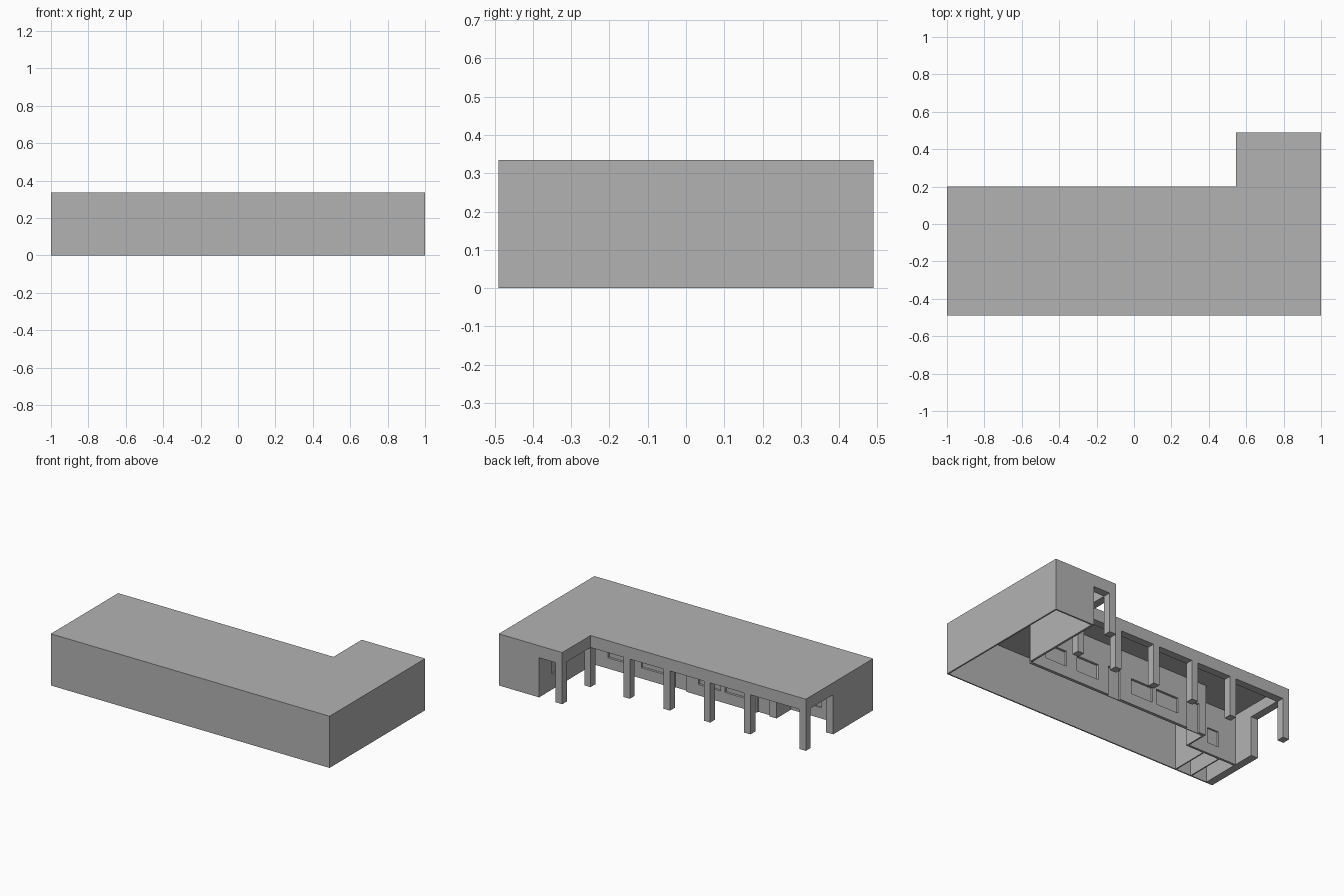
import bpy, bmesh
from mathutils import Matrix, Vector

if "Cube" in bpy.data.objects:
    bpy.data.objects.remove(bpy.data.objects["Cube"])

H = 0.335       # building height
CEIL = 0.33     # underside of roof
BEAM = 0.257    # underside of porch beams

mat = bpy.data.materials.new("plain_grey")
mat.diffuse_color = (0.45, 0.45, 0.45, 1)
mat.use_nodes = True
mat.node_tree.nodes["Principled BSDF"].inputs["Base Color"].default_value = mat.diffuse_color


def boxes(name, items):
    """One object from a list of (x0, x1, y0, y1, z0, z1) blocks."""
    bm = bmesh.new()
    for x0, x1, y0, y1, z0, z1 in items:
        m = Matrix.Translation(Vector((x0 + x1, y0 + y1, z0 + z1)) / 2) @ \
            Matrix.Diagonal((x1 - x0, y1 - y0, z1 - z0, 1))
        bmesh.ops.create_cube(bm, size=1, matrix=m)
    me = bpy.data.meshes.new(name)
    bm.to_mesh(me)
    bm.free()
    me.materials.append(mat)
    ob = bpy.data.objects.new(name, me)
    bpy.context.collection.objects.link(ob)


def wall(name, axis, a, b, c0, c1, openings=(), pane_side=0):
    """Wall running a..b on an axis, c0..c1 thick, with recessed panes (s, e, z0, z1)."""
    out = []

    def add(s, e, z0, z1, d0=c0, d1=c1):
        if e - s > 1e-5 and z1 - z0 > 1e-5:
            out.append((s, e, d0, d1, z0, z1) if axis == "x" else (d0, d1, s, e, z0, z1))
    pos = a
    for s, e, z0, z1 in sorted(openings):
        add(pos, s, 0, CEIL)
        add(s, e, 0, z0)
        add(s, e, z1, CEIL)
        if pane_side == 0:
            add(s, e, z0, z1, c0, c0 + 0.005)
        else:
            add(s, e, z0, z1, c1 - 0.005, c1)
        pos = e
    add(pos, b, 0, CEIL)
    boxes(name, out)


# L-shaped flat roof
boxes("roof", [(-1, 1, -0.49, 0.2, CEIL, H), (0.545, 1, 0.2, 0.49, CEIL, H)])

# Outer walls
wall("front_wall", "x", -0.95, 0.99, -0.49, -0.482)
wall("right_wall", "y", -0.49, 0.49, 0.99, 1)
wall("left_wall", "y", -0.49, -0.08, -1, -0.95)
wall("wing_back_wall", "x", 0.711, 0.99, 0.48, 0.49)

# Recessed rear wall with four windows and two doors
WZ = (0.07, 0.17)
wall("rear_wall", "x", -0.6, 0.711, -0.09, -0.07, [
    (0.45, 0.61, *WZ), (0.21, 0.37, *WZ), (-0.2, -0.04, *WZ), (-0.39, -0.23, *WZ),
    (0.045, 0.135, 0, 0.19), (-0.55, -0.46, 0, 0.19)])

# Wing passage wall with a window
wall("wing_inner_wall", "y", -0.07, 0.48, 0.711, 0.725, [(0.26, 0.36, 0.1, 0.19)], 1)

# Entrance recess at the left end
wall("recess_side_wall", "y", -0.22, -0.09, -0.6, -0.59)
wall("recess_wall", "x", -0.95, -0.59, -0.235, -0.22, [(-0.82, -0.74, *WZ)])
wall("partition_inner", "y", -0.482, -0.235, -0.725, -0.717)
wall("partition_outer", "y", -0.482, -0.235, -0.84, -0.832)

# Porch columns
W = 0.045
boxes("porch_columns", [(x, x + W, 0.15, 0.2, 0, BEAM)
                        for x in (-1, -0.602, -0.314, -0.025, 0.263, 0.545)]
      + [(0.545, 0.595, 0.44, 0.49, 0, BEAM)])

# Porch beams above the columns
boxes("porch_beams", [
    (-1, 0.595, 0.15, 0.2, BEAM, CEIL),
    (-1, -0.95, -0.08, 0.15, BEAM, CEIL),
    (0.545, 0.595, 0.2, 0.49, BEAM, CEIL),
    (0.595, 0.711, 0.44, 0.49, BEAM, CEIL)])
